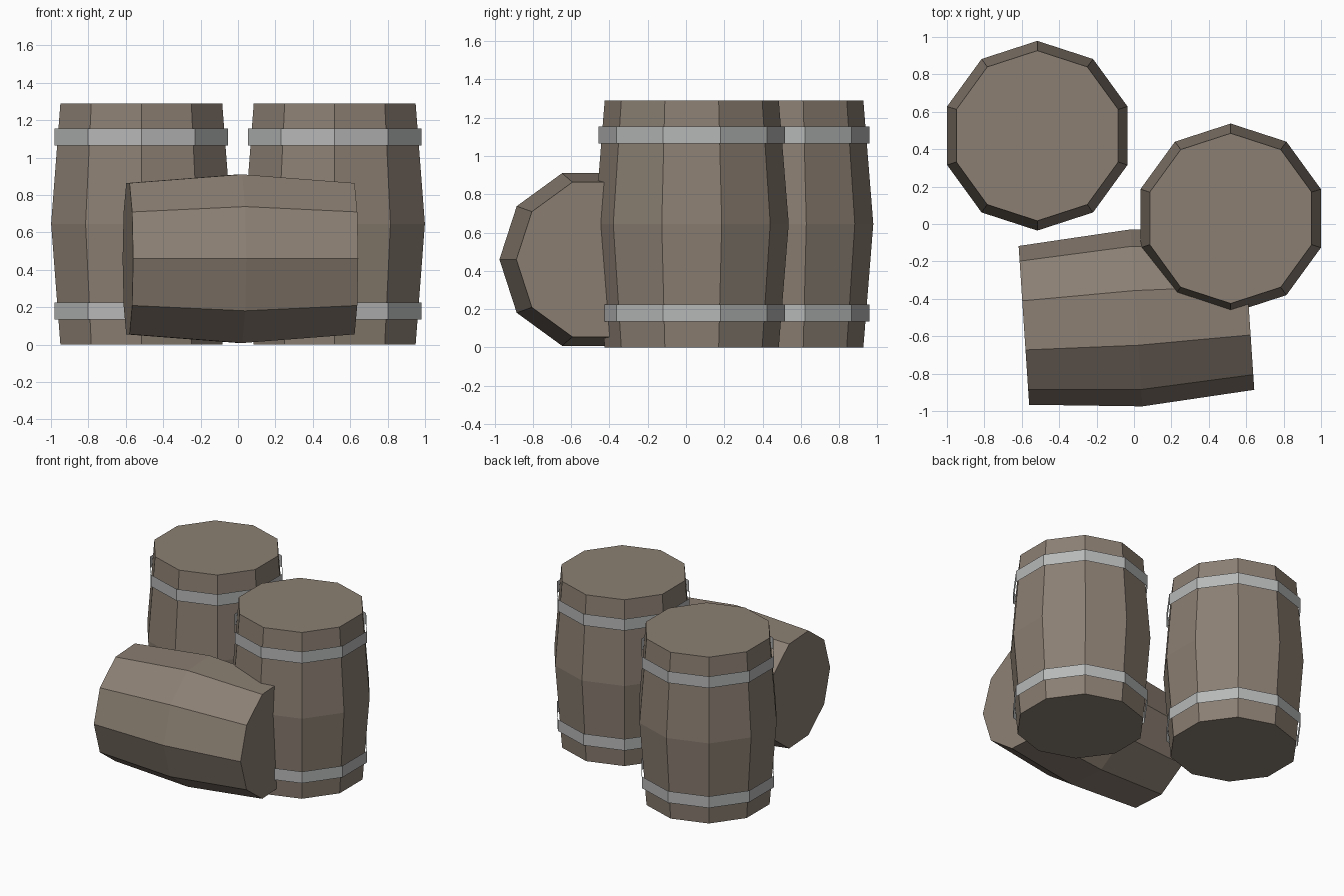
import bpy
import bmesh
import math
from mathutils import Matrix

SIDES = 10
HEIGHT = 1.29
END_R, BELLY_R, HOOP_R = 0.455, 0.507, 0.487

default = bpy.data.objects.get("Cube")
if default:
    bpy.data.objects.remove(default, do_unlink=True)


def make_material(name, color):
    mat = bpy.data.materials.new(name)
    mat.use_nodes = True
    mat.diffuse_color = color
    mat.node_tree.nodes["Principled BSDF"].inputs["Base Color"].default_value = color
    return mat


wood = make_material("weathered_wood", (0.26, 0.212, 0.17, 1))
steel = make_material("grey_steel", (0.47, 0.475, 0.475, 1))


def lathe(name, profile, mat, capped, matrix):
    """Faceted solid or open band from (radius, z) pairs, first corner facing +y."""
    bm = bmesh.new()
    rings = []
    for r, z in profile:
        angles = [math.pi / 2 + math.tau * i / SIDES for i in range(SIDES)]
        rings.append([bm.verts.new((r * math.cos(a), r * math.sin(a), z)) for a in angles])
    for low, high in zip(rings, rings[1:]):
        for i in range(SIDES):
            j = (i + 1) % SIDES
            bm.faces.new((low[i], low[j], high[j], high[i]))
    if capped:
        bm.faces.new(rings[0][::-1])
        bm.faces.new(rings[-1])
    mesh = bpy.data.meshes.new(name)
    bm.to_mesh(mesh)
    bm.free()
    mesh.materials.append(mat)
    obj = bpy.data.objects.new(name, mesh)
    obj.matrix_world = matrix
    bpy.context.collection.objects.link(obj)
    return obj


# Staves bulge at mid-height; the profile is centred on the barrel's middle
half = HEIGHT / 2
barrel = [(END_R, -half), (BELLY_R, 0), (END_R, half)]

# Two standing barrels, each with two thin open hoops
for side, x, y in (("right", -0.517, 0.472), ("left", 0.517, 0.03)):
    place = Matrix.Translation((x, y, half))
    lathe(f"{side}_barrel", barrel, wood, True, place)
    for level, sign in (("lower", -1), ("upper", 1)):
        hoop = [(HOOP_R, sign * 0.465 - 0.045), (HOOP_R, sign * 0.465 + 0.045)]
        lathe(f"{side}_barrel_{level}_hoop", hoop, steel, False, place)

# Smaller barrel lying on its side in front, turned slightly
lying = (Matrix.Translation((0.013, -0.502, 0.459))
         @ Matrix.Rotation(math.radians(3.8), 4, "Z")
         @ Matrix.Rotation(math.pi / 2, 4, "Y")
         @ Matrix.Scale(0.935, 4))
lathe("lying_barrel", barrel, wood, True, lying)
